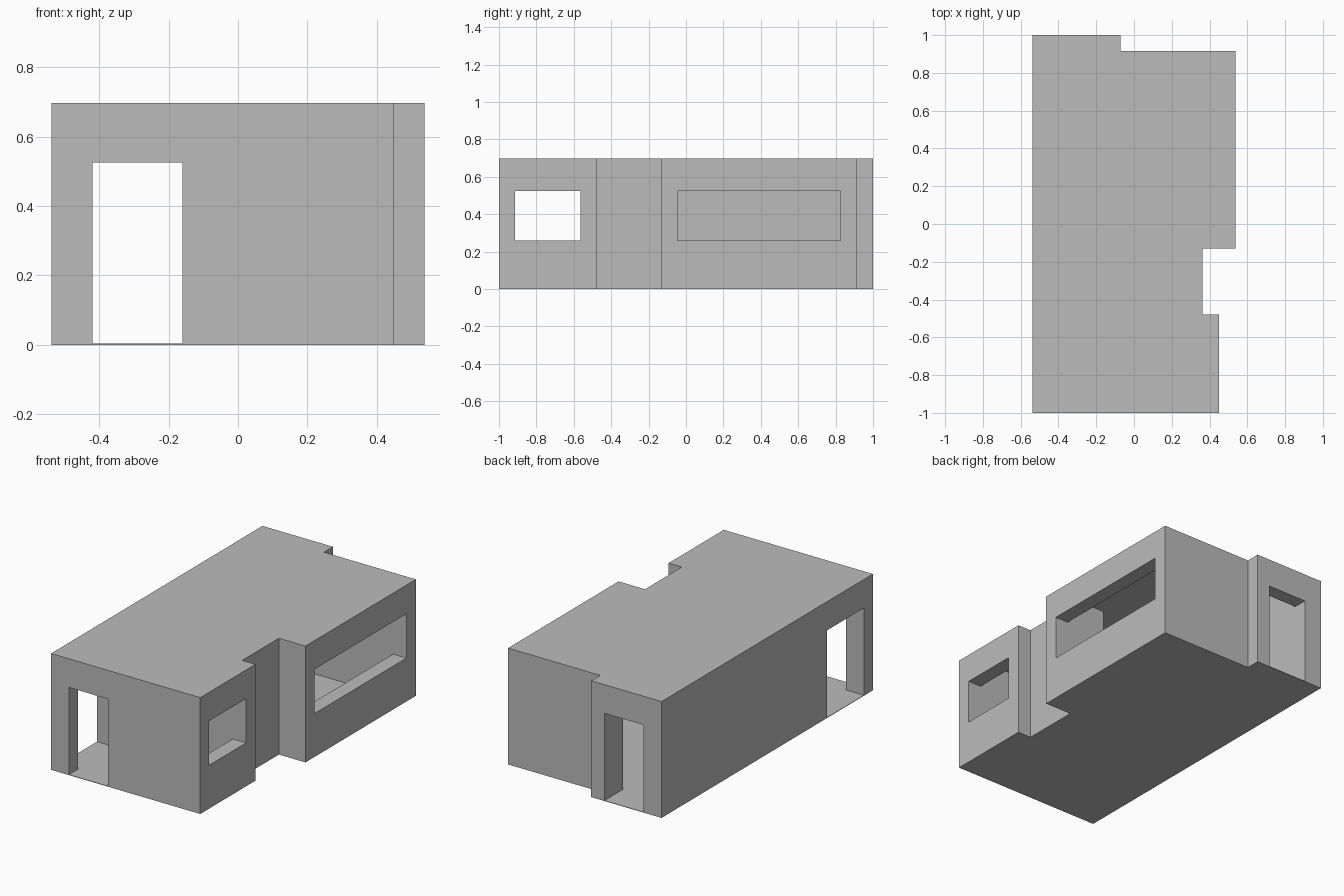
import bpy, bmesh
from mathutils import Matrix, Vector

if "Cube" in bpy.data.objects:
    bpy.data.objects.remove(bpy.data.objects["Cube"])

FLOOR, CEILING, TOP = 0.003, 0.692, 0.697
SILL, HEAD = 0.26, 0.525

grey = bpy.data.materials.new("plain grey")
grey.use_nodes = True
grey.diffuse_color = (0.5, 0.5, 0.5, 1)
grey.node_tree.nodes["Principled BSDF"].inputs["Base Color"].default_value = grey.diffuse_color


def make_object(name, bm):
    bmesh.ops.recalc_face_normals(bm, faces=bm.faces)
    mesh = bpy.data.meshes.new(name)
    bm.to_mesh(mesh)
    bm.free()
    mesh.materials.append(grey)
    obj = bpy.data.objects.new(name, mesh)
    bpy.context.collection.objects.link(obj)
    return obj


def prism(name, outline, z0, z1):
    """Extrude a plan outline from z0 up to z1."""
    bm = bmesh.new()
    base = bm.faces.new([bm.verts.new((x, y, z0)) for x, y in outline])
    new = bmesh.ops.extrude_face_region(bm, geom=[base])["geom"]
    bmesh.ops.translate(bm, vec=(0, 0, z1 - z0),
                        verts=[v for v in new if isinstance(v, bmesh.types.BMVert)])
    return make_object(name, bm)


def box(name, low, high):
    low, high = Vector(low), Vector(high)
    bm = bmesh.new()
    bmesh.ops.create_cube(bm, size=1, matrix=Matrix.LocRotScale((low + high) / 2, None, high - low))
    return make_object(name, bm)


# Plan outlines of the outside and of the room inside
outside = [(-.538, -1), (.45, -1), (.45, -.478), (.362, -.478), (.362, -.13),
           (.538, -.13), (.538, .915), (-.072, .915), (-.072, 1), (-.538, 1)]
inside = [(-.42, -.915), (.362, -.915), (.362, -.565), (.187, -.565), (.187, -.045),
          (.45, -.045), (.45, .825), (-.16, .825), (-.16, .915), (-.42, .915)]

# Floor, walls and roof
prism("floor", outside, 0, FLOOR)
walls = prism("walls", outside, FLOOR, CEILING)
prism("roof", outside, CEILING, TOP)

# Hollow room, doorways and windows
cutters = [
    prism("room_cutter", inside, FLOOR - .1, CEILING + .1),
    box("front_door_cutter", (-.42, -1.1, -.1), (-.16, -.88, HEAD)),
    box("back_door_cutter", (-.42, .87, -.1), (-.16, 1.1, HEAD)),
    box("side_door_cutter", (-.7, -.915, -.1), (-.38, -.565, HEAD)),
    box("small_window_cutter", (.3, -.915, SILL), (.6, -.565, HEAD)),
    box("large_window_cutter", (.4, -.045, SILL), (.7, .825, HEAD)),
]
for cutter in cutters:
    cutter.hide_render = True
    cut = walls.modifiers.new(cutter.name, 'BOOLEAN')
    cut.operation = 'DIFFERENCE'
    cut.solver = 'EXACT'
    cut.object = cutter

# Keep the cut walls and drop the cutters
graph = bpy.context.evaluated_depsgraph_get()
finished = bpy.data.meshes.new_from_object(walls.evaluated_get(graph))
walls.modifiers.clear()
walls.data = finished
for cutter in cutters:
    bpy.data.objects.remove(cutter)
